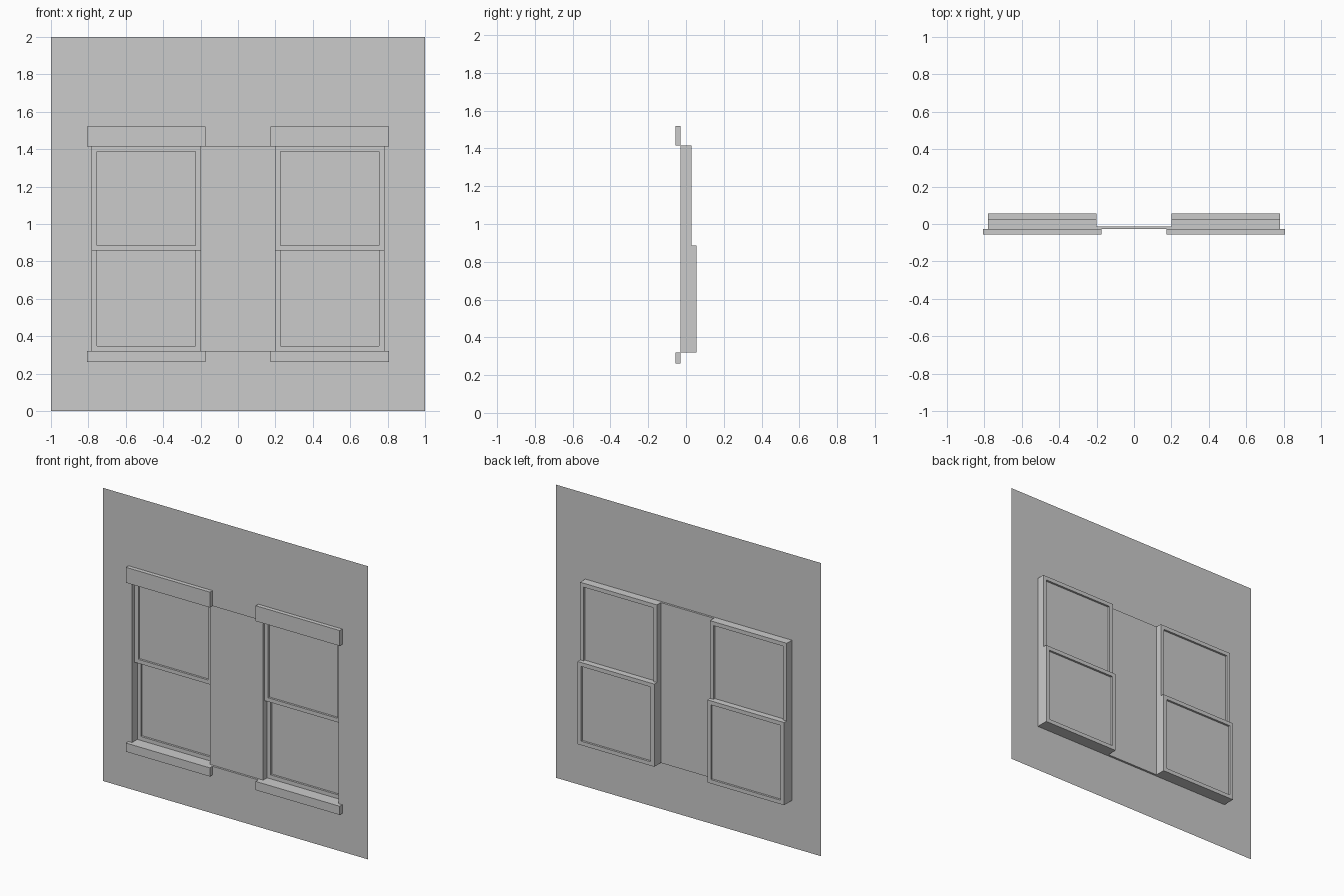
import bpy, bmesh

if "Cube" in bpy.data.objects:
    bpy.data.objects.remove(bpy.data.objects["Cube"])

WALL_Y, PANEL_Y = -0.028, -0.014      # wall face and recessed centre panel
X_IN, X_OUT = 0.2, 0.78               # window opening, right side
Z_BOT, Z_MEET, Z_TOP = 0.321, 0.858, 1.415
RAIL = 0.027                          # sash member width
DEPTH = 0.028                         # sash thickness


def mesh_object(name, faces):
    """Object from a list of faces, each a list of points."""
    bm = bmesh.new()
    for f in faces:
        bm.faces.new([bm.verts.new(p) for p in f])
    bmesh.ops.remove_doubles(bm, verts=bm.verts, dist=1e-5)
    me = bpy.data.meshes.new(name)
    bm.to_mesh(me)
    bm.free()
    ob = bpy.data.objects.new(name, me)
    bpy.context.collection.objects.link(ob)
    return ob


def rect(x0, x1, z0, z1, y):
    return [(x0, y, z0), (x1, y, z0), (x1, y, z1), (x0, y, z1)]


def box(name, x0, x1, y0, y1, z0, z1):
    bpy.ops.mesh.primitive_cube_add(
        size=1, location=((x0 + x1) / 2, (y0 + y1) / 2, (z0 + z1) / 2))
    ob = bpy.context.object
    ob.name = name
    ob.scale = (x1 - x0, y1 - y0, z1 - z0)
    return ob


def sash(name, x0, x1, z0, z1, y0):
    """Rectangular frame with a pane set halfway through it."""
    y1, r = y0 + DEPTH, RAIL
    outer = [rect(x0, x1, z0, z1, y) for y in (y0, y1)]
    inner = [rect(x0 + r, x1 - r, z0 + r, z1 - r, y) for y in (y0, y1)]
    faces = []
    for i in range(4):
        j = (i + 1) % 4
        faces += [
            [outer[0][i], outer[0][j], inner[0][j], inner[0][i]],
            [outer[1][j], outer[1][i], inner[1][i], inner[1][j]],
            [outer[0][j], outer[0][i], outer[1][i], outer[1][j]],
            [inner[0][i], inner[0][j], inner[1][j], inner[1][i]]]
    mesh_object(name + "_frame", faces)
    mesh_object(name + "_glass",
                [rect(x0 + r, x1 - r, z0 + r, z1 - r, y0 + DEPTH / 2)])


# Wall sheet with two window openings and a recessed centre panel
xs = [-1, -X_OUT, -X_IN, X_IN, X_OUT, 1]
zs = [0, Z_BOT, Z_TOP, 2]
wall = [rect(xs[i], xs[i + 1], zs[k], zs[k + 1], WALL_Y)
        for i in range(5) for k in range(3) if not (k == 1 and 1 <= i <= 3)]
wall.append(rect(-X_IN, X_IN, Z_BOT, Z_TOP, PANEL_Y))
for z, s in ((Z_BOT, 1), (Z_TOP, -1)):
    wall.append([(-X_IN * s, WALL_Y, z), (X_IN * s, WALL_Y, z),
                 (X_IN * s, PANEL_Y, z), (-X_IN * s, PANEL_Y, z)])
mesh_object("wall", wall)

for side, s in (("left", -1), ("right", 1)):
    x0, x1 = sorted((s * X_IN, s * X_OUT))

    # Opening reveal: stepped jambs, sill ledge and head soffit
    reveal = []
    for x, yf in ((s * X_IN, PANEL_Y), (s * X_OUT, WALL_Y)):
        prof = [(yf, Z_BOT), (DEPTH, Z_BOT), (DEPTH, Z_MEET),
                (0, Z_MEET), (0, Z_TOP), (yf, Z_TOP)]
        if x == x1:
            prof.reverse()
        reveal.append([(x, y, z) for y, z in prof])
    reveal.append([(x0, WALL_Y, Z_BOT), (x1, WALL_Y, Z_BOT),
                   (x1, DEPTH, Z_BOT), (x0, DEPTH, Z_BOT)])
    reveal.append([(x1, WALL_Y, Z_TOP), (x0, WALL_Y, Z_TOP),
                   (x0, 0, Z_TOP), (x1, 0, Z_TOP)])
    mesh_object(side + "_reveal", reveal)

    # Sliding sashes, the lower one behind the upper one
    sash(side + "_upper_sash", x0, x1, Z_MEET, Z_TOP, 0)
    sash(side + "_lower_sash", x0, x1, Z_BOT, Z_MEET + RAIL, DEPTH)

    # Lintel and sill in front of the wall
    for name, za, zb in (("lintel", Z_TOP, 1.52), ("sill", 0.262, Z_BOT)):
        box(f"{side}_{name}", x0 - RAIL, x1 + RAIL, -0.056, WALL_Y, za, zb)
